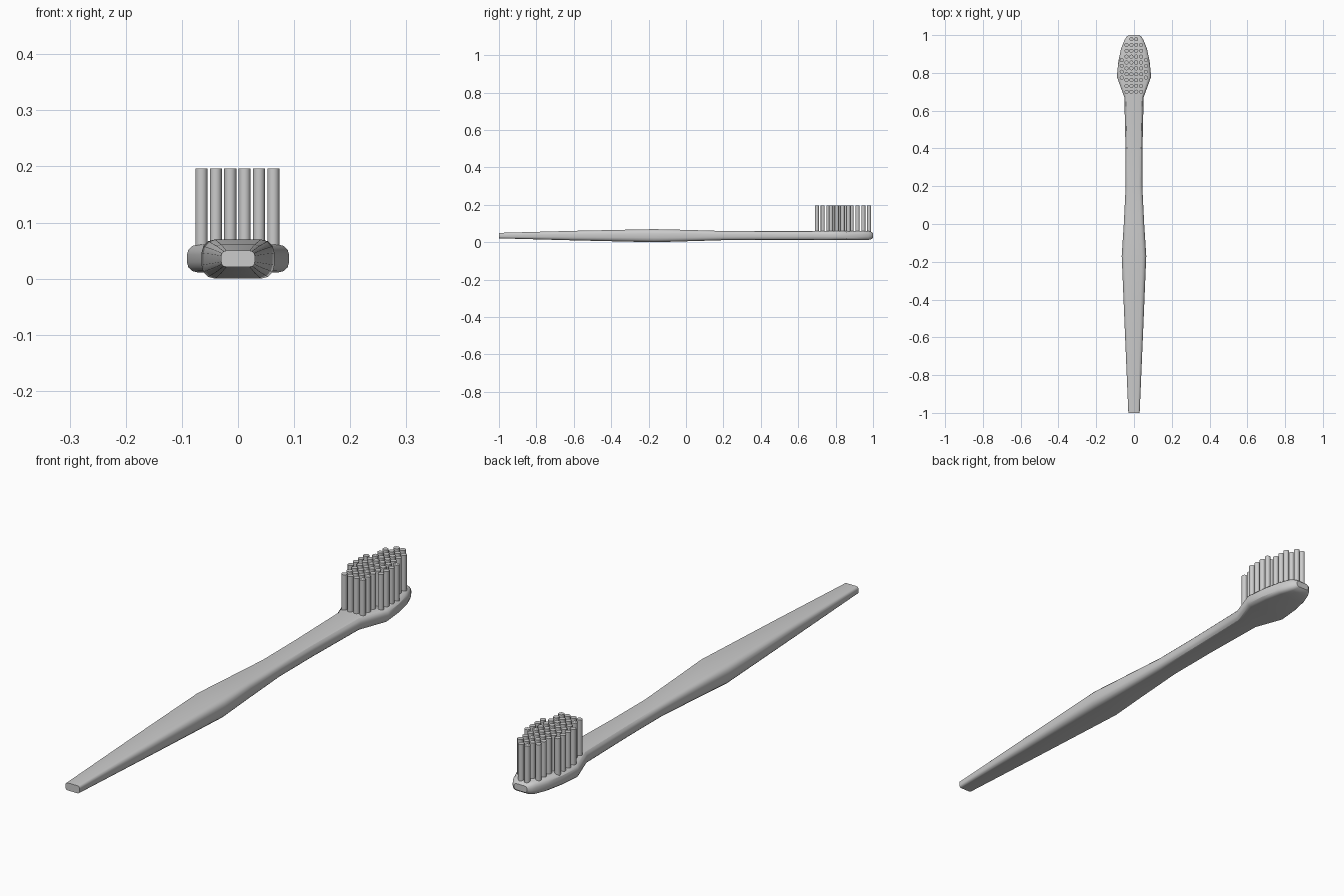
import bpy, bmesh, math

if "Cube" in bpy.data.objects:
    bpy.data.objects.remove(bpy.data.objects["Cube"])


def finish(bm, name, angle):
    bmesh.ops.recalc_face_normals(bm, faces=bm.faces)
    mesh = bpy.data.meshes.new(name)
    bm.to_mesh(mesh)
    bm.free()
    ob = bpy.data.objects.new(name, mesh)
    bpy.context.collection.objects.link(ob)
    bpy.ops.object.select_all(action='DESELECT')
    ob.select_set(True)
    bpy.context.view_layer.objects.active = ob
    bpy.ops.object.shade_smooth_by_angle(angle=math.radians(angle))
    return ob


def section(bm, y, w, z0, z1, rx, rz, seg=3):
    """Rounded rectangle ring across the handle."""
    ring = []
    for q, (sx, z, sz) in enumerate([(1, z1, 1), (-1, z1, 1), (-1, z0, -1), (1, z0, -1)]):
        for i in range(seg + 1):
            a = math.pi / 2 * (q + i / seg)
            ring.append(bm.verts.new((sx * (w - rx) + rx * math.cos(a), y,
                                      z - sz * rz + rz * math.sin(a))))
    return ring


# handle and head: y, half width, bottom, top, corner radii
stations = [
    (-1.00, 0.030, 0.021, 0.050, 0.009, 0.009),
    (-0.60, 0.047, 0.010, 0.061, 0.017, 0.017),
    (-0.17, 0.065, 0.000, 0.070, 0.024, 0.024),
    (0.00, 0.054, 0.005, 0.066, 0.020, 0.020),
    (0.20, 0.044, 0.011, 0.060, 0.017, 0.017),
    (0.40, 0.045, 0.012, 0.060, 0.017, 0.017),
    (0.67, 0.051, 0.012, 0.061, 0.018, 0.018),
    (0.78, 0.091, 0.011, 0.061, 0.020, 0.018),
    (0.86, 0.083, 0.011, 0.061, 0.020, 0.018),
    (0.93, 0.068, 0.011, 0.061, 0.020, 0.018),
    (0.975, 0.050, 0.012, 0.060, 0.018, 0.018),
    (0.992, 0.039, 0.017, 0.055, 0.015, 0.015),
    (1.00, 0.028, 0.024, 0.048, 0.010, 0.010),
]
bm = bmesh.new()
rings = [section(bm, *s) for s in stations]
for a, b in zip(rings, rings[1:]):
    n = len(a)
    for i in range(n):
        bm.faces.new((a[i], a[(i + 1) % n], b[(i + 1) % n], b[i]))
bm.faces.new(rings[0])
bm.faces.new(rings[-1])
finish(bm, "handle", 30)

# bristle tufts: inner, second and outer columns as (x, first y, count)
pitch = 0.031
bm = bmesh.new()
for x, y0, count in [(0.0128, 0.70, 10), (0.0385, 0.70, 9), (0.064, 0.775, 4)]:
    for side in (-1, 1):
        for k in range(count):
            tuft = bmesh.ops.create_cone(bm, cap_ends=True, segments=12,
                                         radius1=0.0108, radius2=0.0108, depth=0.148)
            bmesh.ops.translate(bm, verts=tuft["verts"],
                                vec=(side * x - 0.001, y0 + k * pitch, 0.122))
finish(bm, "bristles", 40)
